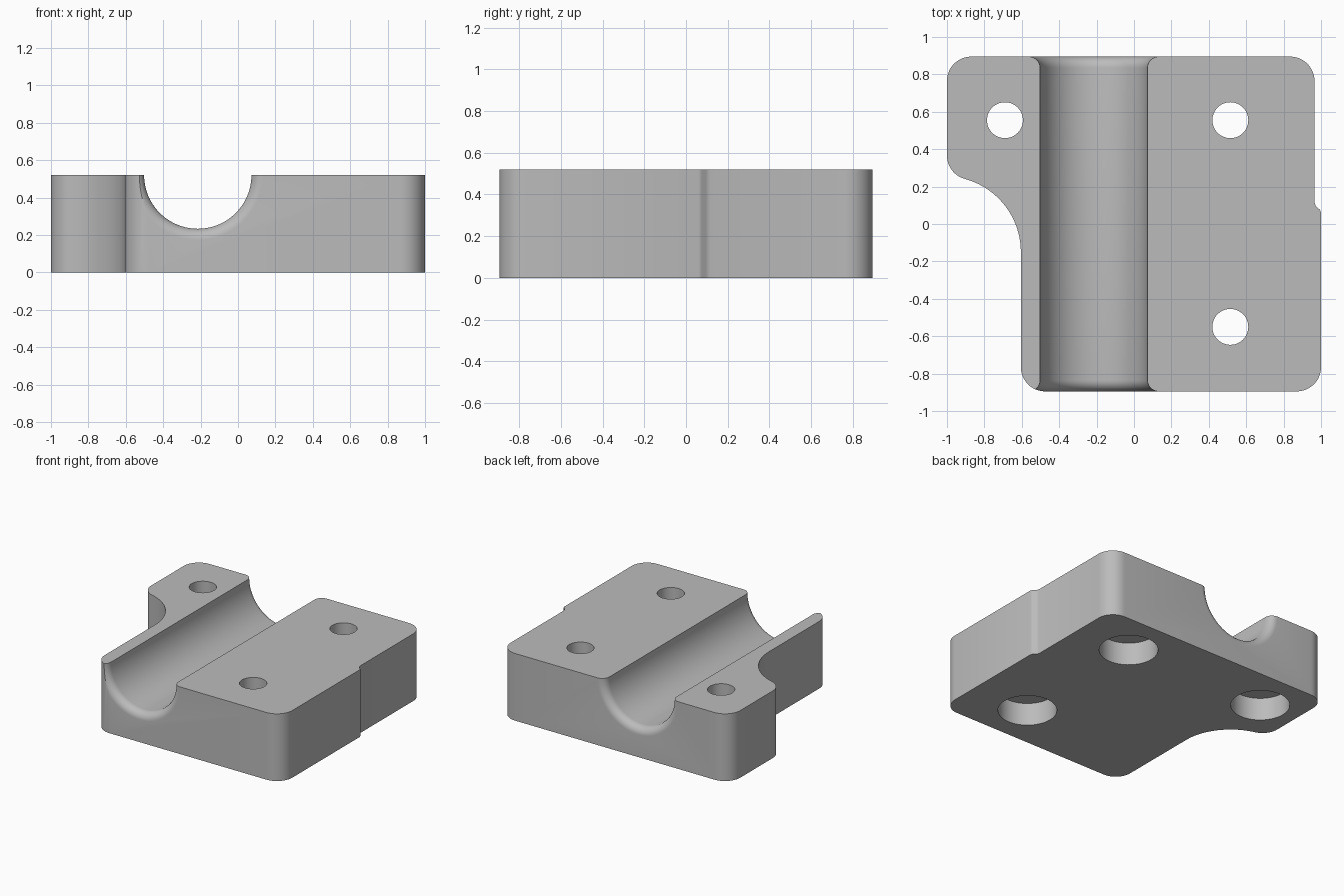
import bpy
import bmesh
from math import cos, sin, pi, radians, sqrt, atan2, degrees
from mathutils import Vector

default = bpy.data.objects.get("Cube")
if default:
    bpy.data.objects.remove(default, do_unlink=True)

HEIGHT = 0.52
HALF_Y = 0.895
CORNER = 0.13
GROOVE_X, GROOVE_R, GROOVE_LIP = -0.215, 0.287, 0.06
BOLT_R, BORE_R, BORE_DEPTH = 0.096, 0.207, 0.175
BOLTS = [(-0.69, 0.555), (0.515, 0.555), (0.515, -0.55)]

grey = bpy.data.materials.new("plain grey")
grey.use_nodes = True
grey.diffuse_color = (0.5, 0.5, 0.5, 1)
grey.node_tree.nodes["Principled BSDF"].inputs["Base Color"].default_value = (0.5, 0.5, 0.5, 1)


def arc(x, y, r, start, end, steps=12):
    angles = [radians(start + (end - start) * i / steps) for i in range(steps + 1)]
    return [(x + r * cos(a), y + r * sin(a)) for a in angles]


def make_object(name, bm):
    bmesh.ops.recalc_face_normals(bm, faces=bm.faces)
    mesh = bpy.data.meshes.new(name)
    bm.to_mesh(mesh)
    bm.free()
    mesh.materials.append(grey)
    obj = bpy.data.objects.new(name, mesh)
    bpy.context.collection.objects.link(obj)
    return obj


def prism(name, outline, z0, z1):
    bm = bmesh.new()
    face = bm.faces.new([bm.verts.new((x, y, z0)) for x, y in outline])
    top = bmesh.ops.extrude_face_region(bm, geom=[face])["geom"]
    verts = [v for v in top if isinstance(v, bmesh.types.BMVert)]
    bmesh.ops.translate(bm, verts=verts, vec=(0, 0, z1 - z0))
    return make_object(name, bm)


def lathe(name, profile, centre, axis, side, steps):
    # profile holds (distance along axis, radius) pairs
    bm = bmesh.new()
    verts = [bm.verts.new(centre + axis * d + side * r) for d, r in profile]
    edges = [bm.edges.new(pair) for pair in zip(verts, verts[1:])]
    bmesh.ops.spin(bm, geom=verts + edges, cent=centre, axis=axis,
                   angle=2 * pi, steps=steps, use_duplicate=False)
    bmesh.ops.remove_doubles(bm, verts=bm.verts, dist=0.0001)
    return make_object(name, bm)


# Block outline: rounded corners, a side step and a scooped left flank
inner = HALF_Y - CORNER
scoop_r, scoop_x, scoop_y = 0.405, -1.01, -0.15
ear_x = -1 + CORNER
ear_y = scoop_y + sqrt((scoop_r + CORNER) ** 2 - (ear_x - scoop_x) ** 2)
meet = degrees(atan2(ear_y - scoop_y, ear_x - scoop_x))

outline = arc(-0.605 + CORNER, -inner, CORNER, 180, 270)
outline += arc(1 - CORNER, -inner, CORNER, 270, 360)
outline += [(1, 0.06), (0.995, 0.075), (0.972, 0.095), (0.965, 0.115)]
outline += arc(0.965 - CORNER, inner, CORNER, 0, 90)
outline += arc(ear_x, inner, CORNER, 90, 180)
outline += arc(ear_x, ear_y, CORNER, 180, 180 + meet)
outline += arc(scoop_x, scoop_y, scoop_r, meet, 0, 20)[1:]
block = prism("clamp_block", outline, 0, HEIGHT)

# Shaft groove with rounded lips at both ends
lip = [(HALF_Y - GROOVE_LIP + GROOVE_LIP * sin(a),
        GROOVE_R + GROOVE_LIP * (1 - cos(a)))
       for a in (radians(90 * i / 8) for i in range(9))]
half = lip + [(1.1, GROOVE_R + GROOVE_LIP), (1.1, 0)]
profile = [(-d, r) for d, r in reversed(half)] + half
cutters = [lathe("groove_cutter", profile, Vector((GROOVE_X, 0, HEIGHT)),
                 Vector((0, 1, 0)), Vector((1, 0, 0)), 96)]

# Bolt holes, counterbored from underneath
bolt = [(-0.1, 0), (-0.1, BORE_R), (BORE_DEPTH, BORE_R),
        (BORE_DEPTH, BOLT_R), (HEIGHT + 0.1, BOLT_R), (HEIGHT + 0.1, 0)]
for x, y in BOLTS:
    cutters.append(lathe("bolt_cutter", bolt, Vector((x, y, 0)),
                         Vector((0, 0, 1)), Vector((1, 0, 0)), 48))

# Cut the block, then remove the cutters
bpy.ops.object.select_all(action="DESELECT")
block.select_set(True)
bpy.context.view_layer.objects.active = block
for cutter in cutters:
    cutter.hide_render = True
    cut = block.modifiers.new("cut", "BOOLEAN")
    cut.operation = "DIFFERENCE"
    cut.solver = "EXACT"
    cut.object = cutter
    bpy.ops.object.modifier_apply(modifier=cut.name)
    bpy.data.objects.remove(cutter, do_unlink=True)

bpy.ops.object.shade_smooth_by_angle(angle=radians(35))
